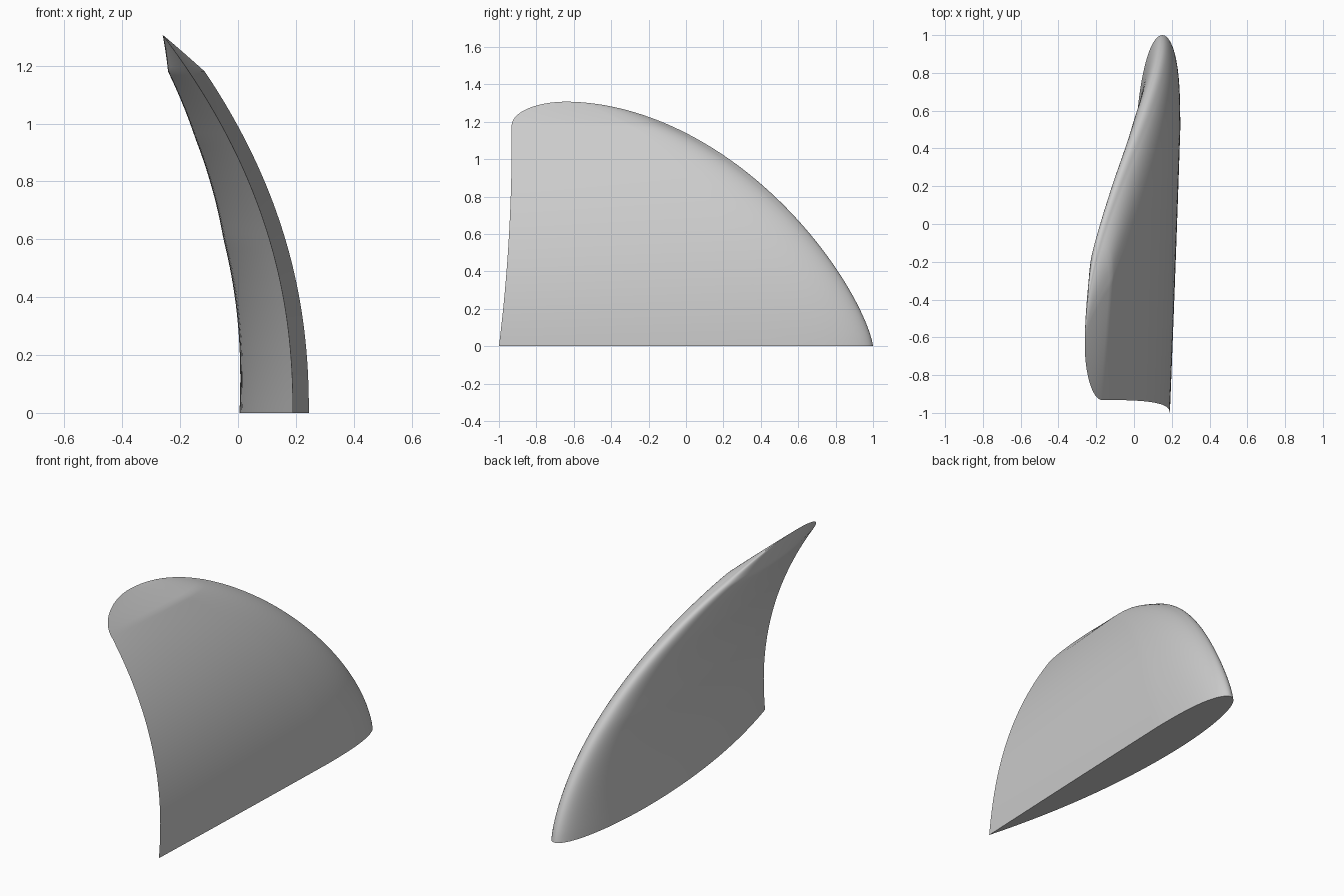
import bpy, bmesh
from math import sin, sqrt, pi

if "Cube" in bpy.data.objects:
    bpy.data.objects.remove(bpy.data.objects["Cube"], do_unlink=True)

HEIGHT = 1.307
SHOULDER = 1.18   # where the tip starts to thin out
TIP_Y = -0.64
ROWS, COLS = 64, 40


def lerp_table(table, z):
    for (z0, v0), (z1, v1) in zip(table, table[1:]):
        if z <= z1:
            return v0 + (v1 - v0) * (z - z0) / (z1 - z0)
    return table[-1][1]


# Outline of the fin
def leading_y(z):
    t = min(z / HEIGHT, 1)
    return TIP_Y + (1 - TIP_Y) * (1 - t ** (1 / 0.75)) ** (1 / 1.9)


def trailing_y(z):
    if z < SHOULDER:
        return -1 + 0.068 * (1 - max(0, 1 - z / 1.1) ** 2)
    t = min((z - SHOULDER) / (HEIGHT - SHOULDER), 1)
    return TIP_Y - 0.292 * sqrt(1 - t * t)


# Foil section, u runs from the trailing edge to the rounded nose
def hollow_side(u):
    if u < 0.65:
        return -0.185 * (1 - (1 - u / 0.65) ** 2)
    w = (u - 0.65) / 0.35
    return -0.04 - 0.145 * sqrt(max(0, 1 - w * w))


def flat_side(u):
    if u < 0.75:
        q = u / 0.75
        return 0.055 * q * (1.1 - 0.1 * q)
    w = (u - 0.75) / 0.25
    return -0.04 + 0.095 * sqrt(max(0, 1 - w ** 3))


# Thickness of each side and sideways sweep by height
FLAT_SCALE = [(0, 1), (SHOULDER, 1), (HEIGHT, 0)]
HOLLOW_SCALE = [(0, 1), (0.6, 0.86), (0.95, 0.62), (SHOULDER, 0.39), (HEIGHT, 0)]


def section(z):
    back, front = trailing_y(z), leading_y(z)
    axis = 0.19 - 0.25 * z ** 2.2
    kf, kh = lerp_table(FLAT_SCALE, z), lerp_table(HOLLOW_SCALE, z)
    us = [1 - (1 - i / COLS) ** 2 for i in range(COLS + 1)]
    loop = [(u, flat_side(u)) for u in us]
    loop += [(u, hollow_side(u)) for u in reversed(us[1:-1])]
    return [(axis + v * (kf if v > 0 else kh), back + (front - back) * u, z)
            for u, v in loop]


# Loft the sections into a closed skin
bm = bmesh.new()
rings = [[bm.verts.new(p) for p in section(HEIGHT * sin(pi / 2 * i / ROWS))]
         for i in range(ROWS + 1)]
for low, high in zip(rings, rings[1:]):
    n = len(low)
    for i in range(n):
        j = (i + 1) % n
        bm.faces.new((low[i], low[j], high[j], high[i]))
bm.faces.new(rings[0][::-1])
bmesh.ops.remove_doubles(bm, verts=bm.verts, dist=0.00005)
bmesh.ops.recalc_face_normals(bm, faces=bm.faces)
mesh = bpy.data.meshes.new("fin")
bm.to_mesh(mesh)
bm.free()

fin = bpy.data.objects.new("fin", mesh)
bpy.context.collection.objects.link(fin)

# Plain grey finish
grey = bpy.data.materials.new("light grey")
grey.use_nodes = True
colour = (0.6, 0.6, 0.6, 1)
grey.diffuse_color = colour
grey.node_tree.nodes["Principled BSDF"].inputs["Base Color"].default_value = colour
mesh.materials.append(grey)

bpy.ops.object.select_all(action="DESELECT")
fin.select_set(True)
bpy.context.view_layer.objects.active = fin
bpy.ops.object.shade_smooth_by_angle(angle=pi / 5)
